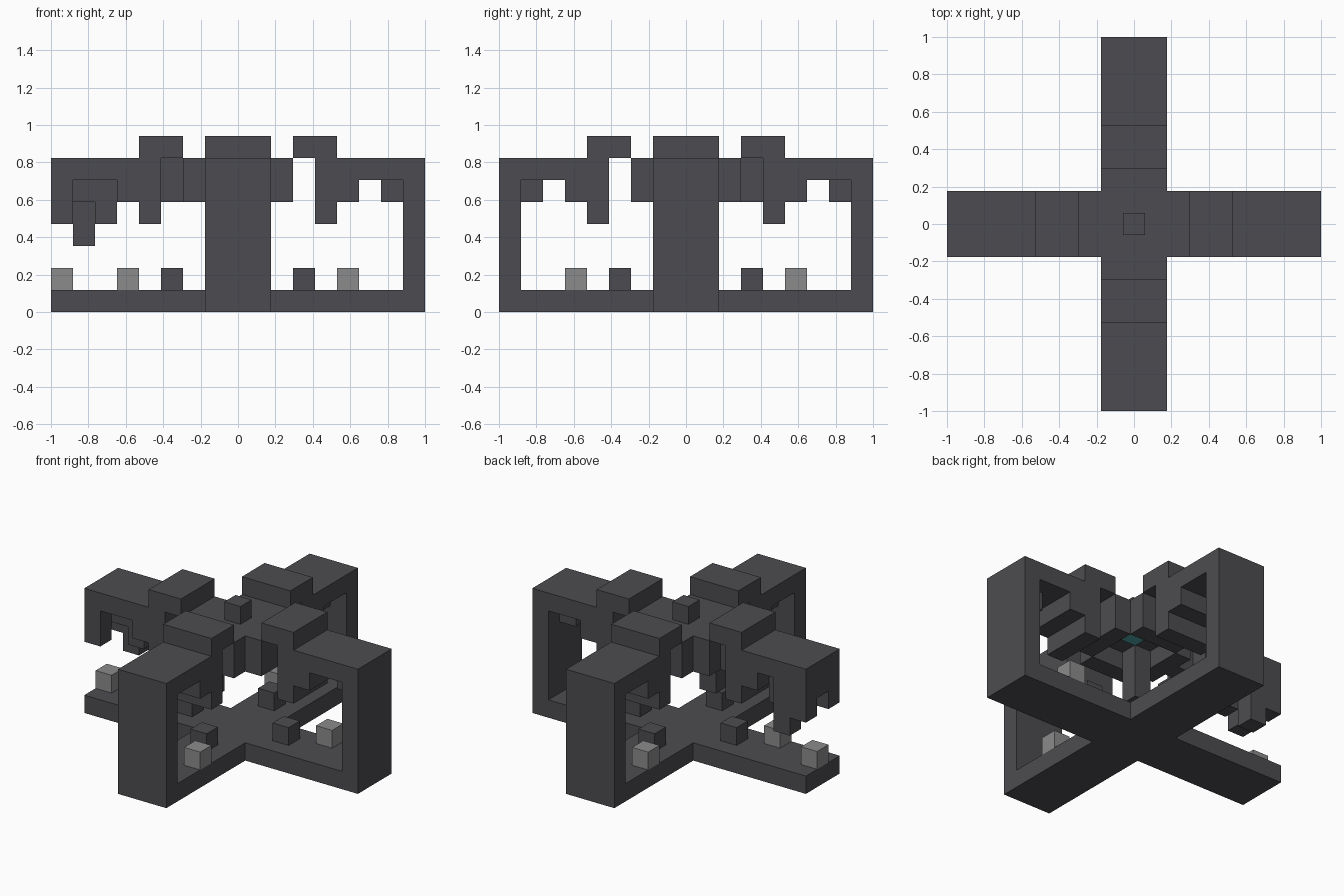
import bpy, bmesh, math
from mathutils import Matrix, Vector

old = bpy.data.objects.get("Cube")
if old:
    bpy.data.objects.remove(old)

U = 2 / 17  # one block


def material(name, rgb):
    m = bpy.data.materials.new(name)
    m.use_nodes = True
    m.diffuse_color = (*rgb, 1)
    m.node_tree.nodes["Principled BSDF"].inputs["Base Color"].default_value = (*rgb, 1)
    return m


DARK = material("dark grey", (0.073, 0.071, 0.08))
GREY = material("mid grey", (0.26, 0.26, 0.26))
TEAL = material("teal", (0.08, 0.38, 0.4))


def finish(name, bm, mat, turn=0):
    bm.transform(Matrix.Rotation(turn * math.pi / 2, 4, 'Z') @ Matrix.Scale(U, 4))
    bmesh.ops.recalc_face_normals(bm, faces=bm.faces)
    mesh = bpy.data.meshes.new(name)
    bm.to_mesh(mesh)
    bm.free()
    mesh.materials.append(mat)
    obj = bpy.data.objects.new(name, mesh)
    bpy.context.collection.objects.link(obj)
    return obj


def box(name, x, y, z, mat=DARK, turn=0):
    """Box from (low, high) ranges in blocks."""
    bm = bmesh.new()
    size = Vector((x[1] - x[0], y[1] - y[0], z[1] - z[0]))
    mid = Vector((sum(x), sum(y), sum(z))) / 2
    bmesh.ops.create_cube(bm, size=1, matrix=Matrix.Translation(mid) @ Matrix.Diagonal((*size, 1)))
    return finish(name, bm, mat, turn)


def cell(c):
    return (c - 0.5, c + 0.5)


def extrude(name, profile, turn):
    """Side profile (distance from centre, height) made three blocks wide."""
    bm = bmesh.new()
    face = bm.faces.new([bm.verts.new((r, -1.5, z)) for r, z in profile])
    out = bmesh.ops.extrude_face_region(bm, geom=[face])
    bmesh.ops.translate(bm, vec=(0, 3, 0), verts=[v for v in out["geom"] if isinstance(v, bmesh.types.BMVert)])
    return finish(name, bm, DARK, turn)


WIDE = (-1.5, 1.5)
raised_beam = [(8.5, 7), (4.5, 7), (4.5, 8), (2.5, 8), (2.5, 7), (3.5, 7),
               (3.5, 4), (4.5, 4), (4.5, 5), (5.5, 5), (5.5, 6)]
whole_arm = [(1.5, 0), (8.5, 0)] + raised_beam + [(7.5, 6), (7.5, 1), (1.5, 1)]
broken_beam = raised_beam + [(8.5, 6)]

# Four arms, the one on the right side broken off
box("base_centre", WIDE, WIDE, (0, 1))
for turn, side in enumerate(("left", "back", "right", "front")):
    if side == "right":
        box("right_base", (1.5, 8.5), WIDE, (0, 1), turn=turn)
        extrude("right_beam", broken_beam, turn)
        # Ragged teeth under the broken beam: distance, sideways, bottom
        for r, y, low in ((8, -1, 4), (8, 0, 5), (8, 1, 4), (7, -1, 3), (7, 0, 5), (6, 0, 4)):
            box("broken_tooth", cell(r), cell(y), (low, 6), turn=turn)
        box("fallen_block", cell(8), cell(0), (1, 2), GREY, turn)
    else:
        extrude(side + "_arm", whole_arm, turn)
        box(side + "_inner_step", cell(7), cell(0), (5, 6), turn=turn)
    if side in ("right", "back"):
        box(side + "_bridge", cell(3), cell(0), (5, 7), turn=turn)
    # Loose blocks on the base and the edge of the middle slab
    box(side + "_dark_block", cell(3), cell(0), (1, 2), DARK, turn)
    box(side + "_grey_block", cell(5), cell(1), (1, 2), GREY, turn)
    box(side + "_slab_edge", (1.5, 2.5), WIDE, (5, 7), turn=turn)

# Middle slab with its core, top block and hanging post
box("slab_centre", WIDE, WIDE, (6, 7))
box("core", cell(0), cell(0), (5.95, 6.5), TEAL)
box("top_block", cell(0), cell(0), (7, 8))
box("hanging_post", cell(-1), cell(-1), (3, 6))
